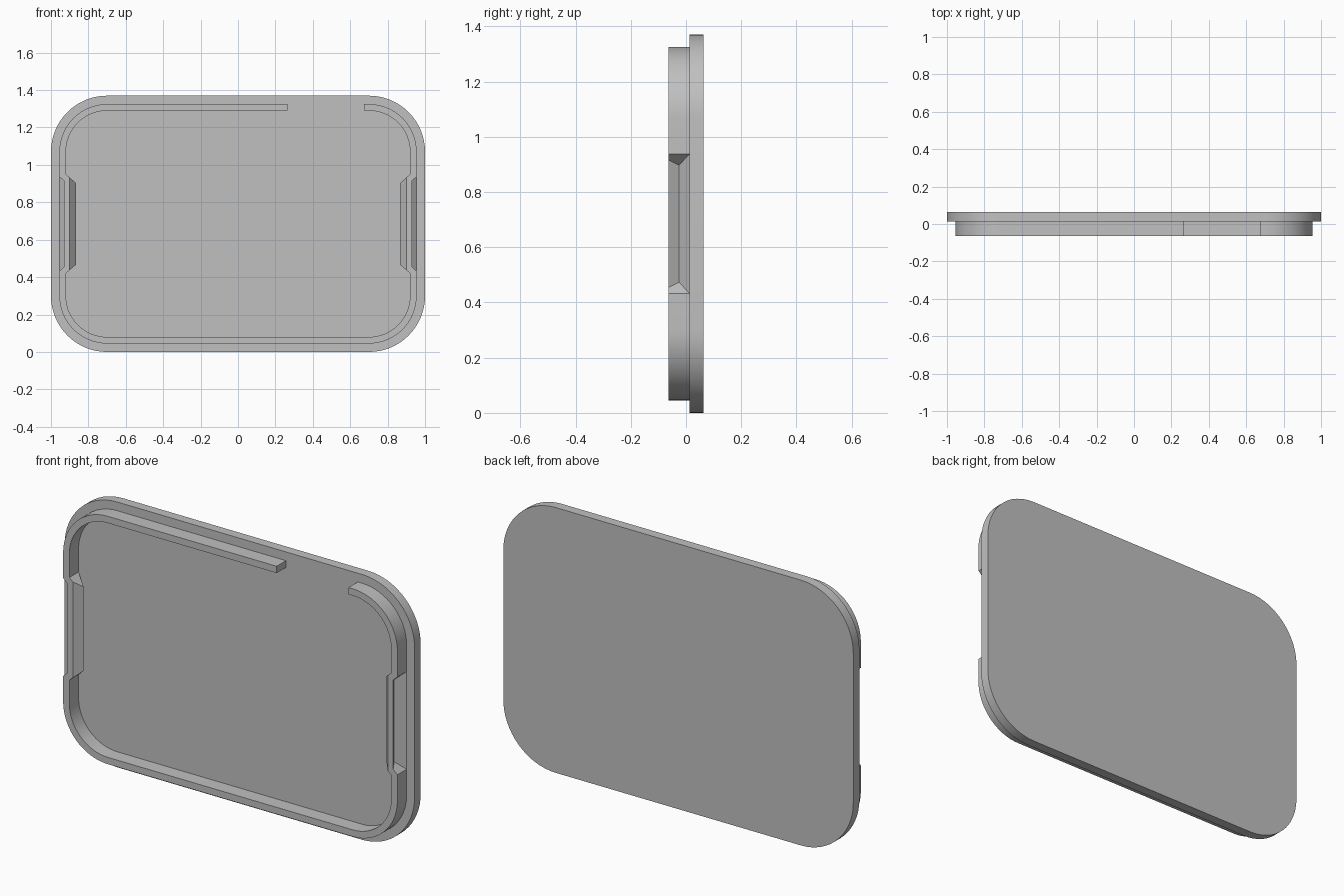
import bpy
import bmesh
from math import cos, sin, pi, radians

cube = bpy.data.objects.get("Cube")
if cube:
    bpy.data.objects.remove(cube, do_unlink=True)

HALF_W, HEIGHT, RADIUS = 1.0, 1.37, 0.3
MID_Z = HEIGHT / 2
FRONT, SEAM, BACK = -0.063, 0.013, 0.063
SEGMENTS = 16

grey = bpy.data.materials.new("light_grey")
grey.use_nodes = True
grey.diffuse_color = (0.53, 0.53, 0.53, 1)
grey.node_tree.nodes["Principled BSDF"].inputs["Base Color"].default_value = grey.diffuse_color


def make_object(name, bm):
    bmesh.ops.recalc_face_normals(bm, faces=bm.faces)
    mesh = bpy.data.meshes.new(name)
    bm.to_mesh(mesh)
    bm.free()
    mesh.materials.append(grey)
    obj = bpy.data.objects.new(name, mesh)
    bpy.context.collection.objects.link(obj)
    return obj


def outline(inset):
    """Rounded rectangle in x and z, anticlockwise from the top left corner."""
    r = RADIUS - inset
    cx, cz = HALF_W - RADIUS, MID_Z - RADIUS
    points = []
    for corner, (sx, sz) in enumerate([(-1, 1), (-1, -1), (1, -1), (1, 1)]):
        for i in range(SEGMENTS + 1):
            a = pi / 2 * (corner + 1 + i / SEGMENTS)
            points.append((sx * cx + r * cos(a), MID_Z + sz * cz + r * sin(a)))
    return points


def extrude_back(bm, faces, depth):
    result = bmesh.ops.extrude_face_region(bm, geom=faces)
    verts = [g for g in result["geom"] if isinstance(g, bmesh.types.BMVert)]
    bmesh.ops.translate(bm, verts=verts, vec=(0, depth, 0))


def hull(name, section, reach):
    """Convex bar along z whose half length depends on the x of each point."""
    bm = bmesh.new()
    for x, y in section:
        for s in (-1, 1):
            bm.verts.new((x, y, MID_Z + s * reach(abs(x))))
    bmesh.ops.convex_hull(bm, input=bm.verts)
    return make_object(name, bm)


def combine(target, helper, operation):
    mod = target.modifiers.new(helper.name, "BOOLEAN")
    mod.operation, mod.object, mod.solver = operation, helper, "EXACT"
    bpy.context.view_layer.objects.active = target
    bpy.ops.object.modifier_apply(modifier=mod.name)
    bpy.data.objects.remove(helper, do_unlink=True)


# Lid plate
bm = bmesh.new()
face = bm.faces.new([bm.verts.new((x, SEAM, z)) for x, z in outline(0)])
extrude_back(bm, [face], BACK - SEAM)
plate = make_object("lid_plate", bm)

# Raised rim, left open along part of the top edge
bm = bmesh.new()
loops = []
for inset in (0.045, 0.08):
    top = HEIGHT - inset
    path = [(0.265, top)] + outline(inset) + [(0.675, top)]
    loops.append([bm.verts.new((x, FRONT, z)) for x, z in path])
outer, inner = loops
strip = [bm.faces.new((outer[i], outer[i + 1], inner[i + 1], inner[i]))
         for i in range(len(outer) - 1)]
extrude_back(bm, strip, SEAM - FRONT)
rim = make_object("raised_rim", bm)

# Snap catches: a ridge on the inside and a matching groove on the outside
ridge = [(0.935, FRONT), (0.90, FRONT), (0.865, -0.025), (0.92, SEAM), (0.935, SEAM)]
groove = [(0.98, -0.08), (0.94, -0.08), (0.94, -0.055), (0.91, -0.025),
          (0.955, SEAM), (0.98, SEAM)]
for side in (-1, 1):
    ridge_bar = hull("catch_ridge", [(side * x, y) for x, y in ridge],
                     lambda x: 0.265 - (0.92 - x) * 0.87)
    combine(rim, ridge_bar, "UNION")
    groove_bar = hull("catch_groove", [(side * x, y) for x, y in groove],
                      lambda x: 0.2525 - (0.955 - x) * 0.9)
    combine(rim, groove_bar, "DIFFERENCE")

# Smooth corners, crisp edges
for obj in (plate, rim):
    bpy.ops.object.select_all(action="DESELECT")
    obj.select_set(True)
    bpy.context.view_layer.objects.active = obj
    bpy.ops.object.shade_smooth_by_angle(angle=radians(20))
